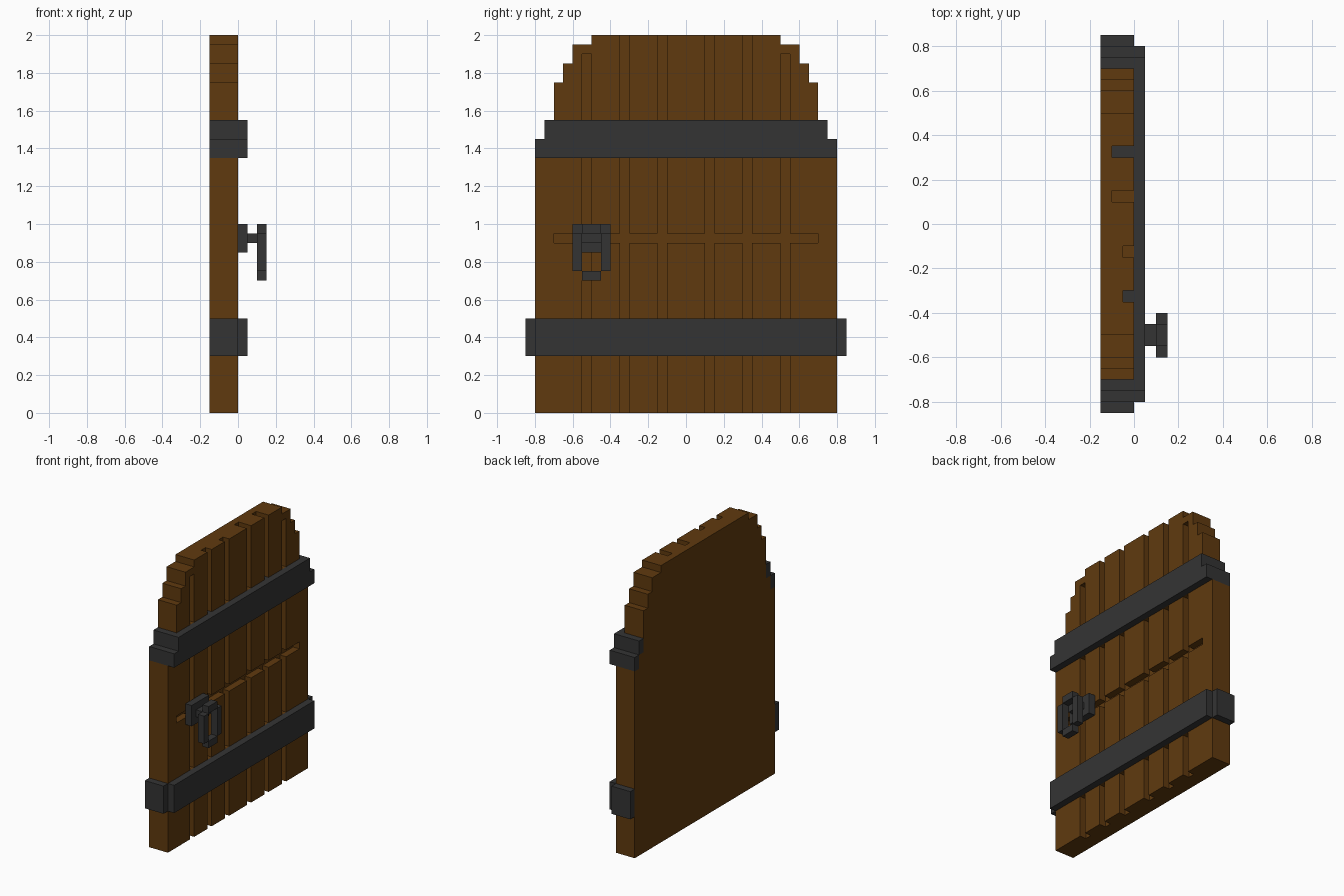
import bpy, bmesh

if "Cube" in bpy.data.objects:
    bpy.data.objects.remove(bpy.data.objects["Cube"])


def material(name, color):
    m = bpy.data.materials.new(name)
    m.diffuse_color = (*color, 1)
    m.use_nodes = True
    m.node_tree.nodes["Principled BSDF"].inputs["Base Color"].default_value = m.diffuse_color
    return m


WOOD = material("brown wood", (0.117, 0.042, 0.0045))
IRON = material("dark iron", (0.0343, 0.0343, 0.0343))


def make(name, bm, mat):
    bmesh.ops.recalc_face_normals(bm, faces=bm.faces)
    me = bpy.data.meshes.new(name)
    bm.to_mesh(me)
    bm.free()
    ob = bpy.data.objects.new(name, me)
    bpy.context.collection.objects.link(ob)
    me.materials.append(mat)
    return ob


def extrude_profile(name, points, x0, x1, mat):
    """Extrude a (y, z) outline along x."""
    bm = bmesh.new()
    face = bm.faces.new([bm.verts.new((x0, y, z)) for y, z in points])
    new = bmesh.ops.extrude_face_region(bm, geom=[face])["geom"]
    verts = [v for v in new if isinstance(v, bmesh.types.BMVert)]
    bmesh.ops.translate(bm, verts=verts, vec=(x1 - x0, 0, 0))
    return make(name, bm, mat)


def box(name, x0, x1, y0, y1, z0, z1, mat):
    return extrude_profile(name, [(y0, z0), (y1, z0), (y1, z1), (y0, z1)], x0, x1, mat)


def stepped(steps):
    """Symmetric outline from (half width, bottom, top) steps."""
    right = [p for w, lo, hi in steps for p in ((w, lo), (w, hi))]
    return right + [(-y, z) for y, z in reversed(right)]


# door slab with stepped arch
door = extrude_profile("door_planks", stepped([
    (0.8, 0, 1.35), (0.75, 1.35, 1.45), (0.7, 1.45, 1.75),
    (0.65, 1.75, 1.85), (0.6, 1.85, 1.95), (0.5, 1.95, 2.0)]), -0.15, 0, WOOD)

# plank grooves, left open between the straps, plus one cross groove
cuts = [(-0.05, -0.7, 0.7, 0.9, 0.95)]
for y in (-0.55, -0.35, -0.15, 0.1, 0.3, 0.5):
    outer, mid = abs(y + 0.025) > 0.5, 0.3 < abs(y + 0.025) < 0.4
    deep = -0.1 if y in (0.1, 0.3) else -0.05
    cuts += [(-0.05, y, y + 0.05, -0.1, 0.3), (-0.05, y, y + 0.05, 0.5, 1.35),
             (deep, y, y + 0.05, 1.5 if mid else 1.55, 1.9 if outer else 2.1)]
    if mid:
        # iron strap filling the groove
        box("strap_inlay", deep, 0, y, y + 0.05, 1.5, 1.55, IRON)
for depth, y0, y1, z0, z1 in cuts:
    cutter = box("groove_cutter", depth, 0.1, y0, y1, z0, z1, WOOD)
    cutter.hide_render = True
    mod = door.modifiers.new("groove", 'BOOLEAN')
    mod.operation, mod.solver, mod.object = 'DIFFERENCE', 'EXACT', cutter
    bpy.context.view_layer.objects.active = door
    bpy.ops.object.modifier_apply(modifier=mod.name)
    bpy.data.objects.remove(cutter)

# iron straps across the front
extrude_profile("upper_strap", stepped([(0.8, 1.35, 1.45), (0.75, 1.45, 1.55)]), 0, 0.05, IRON)
box("lower_strap", 0, 0.05, -0.8, 0.8, 0.3, 0.5, IRON)

# strap ends wrapping the door edges
for s in (-1, 1):
    for name, y, z0, z1 in (("upper_strap_end", 0.75, 1.35, 1.45),
                            ("upper_strap_end_step", 0.7, 1.45, 1.55),
                            ("lower_strap_end", 0.8, 0.3, 0.5)):
        ys = sorted((s * y, s * (y + 0.05)))
        box(name, -0.15, 0, *ys, z0, z1, IRON)

# pull handle: plate, stem and ring
box("handle_plate", 0, 0.05, -0.6, -0.4, 0.85, 1.0, IRON)
box("handle_stem", 0.05, 0.1, -0.55, -0.45, 0.9, 0.95, IRON)
box("ring_top", 0.1, 0.15, -0.55, -0.45, 0.95, 1.0, IRON)
box("ring_bottom", 0.1, 0.15, -0.55, -0.45, 0.7, 0.75, IRON)
for y in (-0.6, -0.45):
    box("ring_side", 0.1, 0.15, y, y + 0.05, 0.75, 0.95, IRON)
